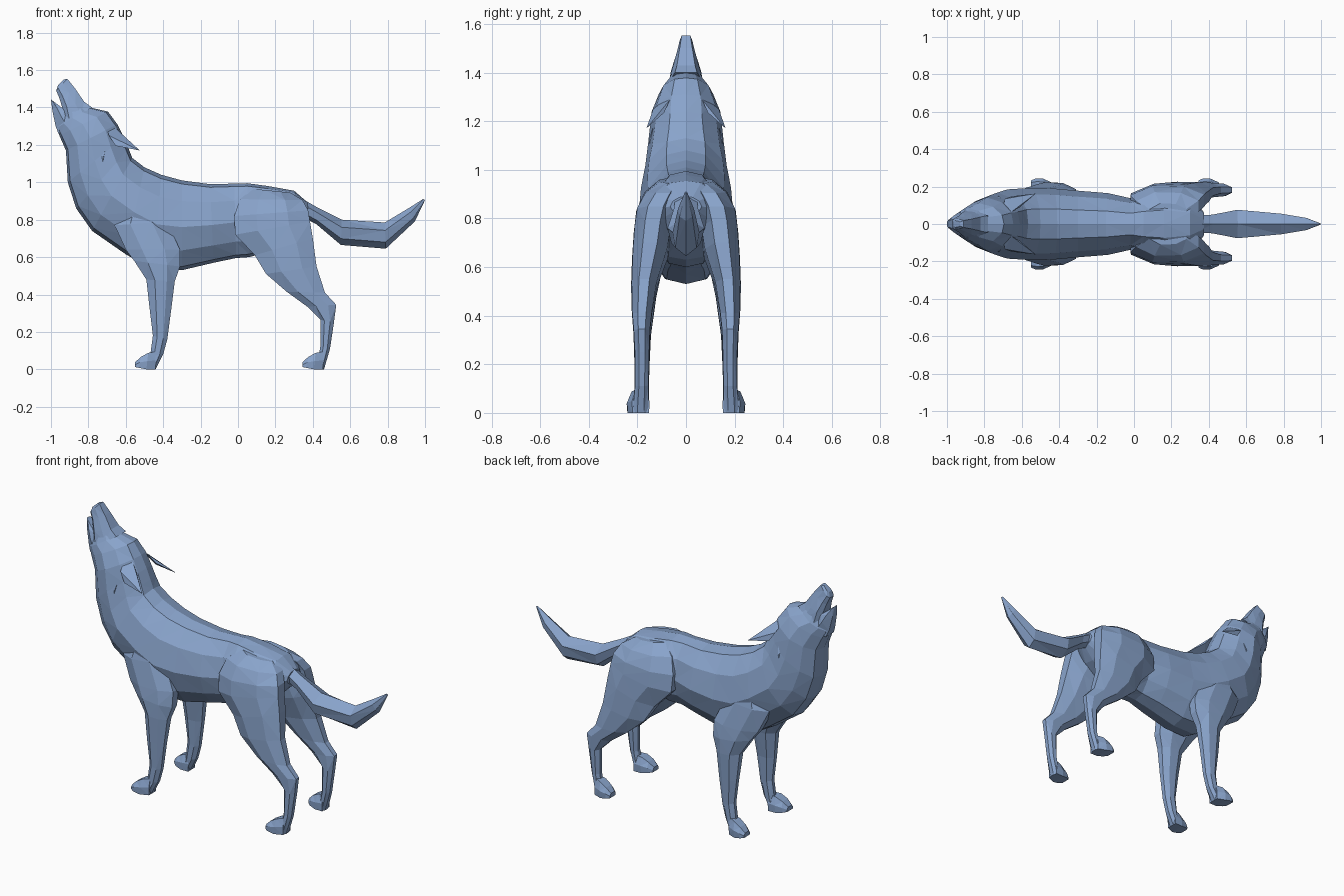
import bpy, bmesh

fur = bpy.data.materials.new("blue grey fur")
fur.diffuse_color = (0.25, 0.37, 0.60, 1)

# Half cross-sections: (distance from first to second edge point, share of half width)
BODY = [(0, 0), (.04, .42), (.23, .82), (.52, 1), (.78, .8), (.96, .45), (1, 0)]
LIMB = [(0, .35), (.3, 1), (.72, .95), (1, .4)]
HEXA = [(0, 0), (.3, 1), (.75, .8), (1, 0)]
BLOCK = [(0, .6), (.5, 1), (1, .95)]


def finish(name, bm, mirror):
    bmesh.ops.remove_doubles(bm, verts=bm.verts, dist=0.0005)
    bmesh.ops.triangulate(bm, faces=bm.faces, quad_method='SHORT_EDGE')
    bmesh.ops.recalc_face_normals(bm, faces=bm.faces)
    me = bpy.data.meshes.new(name)
    bm.to_mesh(me)
    bm.free()
    me.materials.append(fur)
    ob = bpy.data.objects.new(name, me)
    bpy.context.collection.objects.link(ob)
    if mirror:
        ob.modifiers.new("mirror", 'MIRROR').use_axis = (False, True, False)
    return ob


def loft(name, rings, half, mirror=False):
    """Skin through rings given as (x0, z0, x1, z1, y centre, half width)."""
    outline = half + [(t, -s) for t, s in reversed(half) if s]
    bm = bmesh.new()
    loops = [[bm.verts.new((x0 + (x1 - x0) * t, y + w * s, z0 + (z1 - z0) * t))
              for t, s in outline] for x0, z0, x1, z1, y, w in rings]
    n = len(outline)
    for a, b in zip(loops, loops[1:]):
        for i in range(n):
            j = (i + 1) % n
            bm.faces.new((a[i], a[j], b[j], b[i]))
    bm.faces.new(loops[0])
    bm.faces.new(loops[-1])
    return finish(name, bm, mirror)


def spike(name, points, mirror=True):
    """Closed faceted spike: convex hull of a few points."""
    bm = bmesh.new()
    for p in points:
        bm.verts.new(p)
    bmesh.ops.convex_hull(bm, input=bm.verts)
    return finish(name, bm, mirror)


# Torso, neck and skull
loft("body", [
    (.375, .89, .37, .81, 0, .065), (.30, .955, .31, .74, 0, .145),
    (.16, .98, .17, .63, 0, .178), (.05, .995, .06, .60, 0, .16),
    (-.02, .993, -.01, .595, 0, .137),
    (-.15, .99, -.13, .57, 0, .165), (-.30, 1.01, -.30, .53, 0, .178),
    (-.41, 1.04, -.45, .53, 0, .190), (-.50, 1.08, -.60, .615, 0, .193),
    (-.565, 1.13, -.78, .74, 0, .185), (-.585, 1.18, -.865, .86, 0, .168),
    (-.61, 1.24, -.91, 1.0, 0, .155), (-.645, 1.31, -.92, 1.17, 0, .142),
    (-.695, 1.378, -.955, 1.25, 0, .112), (-.79, 1.40, -.97, 1.29, 0, .085),
    (-.82, 1.425, -.95, 1.35, 0, .062)], BODY)

# Muzzle and open lower jaw
loft("upper_muzzle", [
    (-.78, 1.40, -.93, 1.31, 0, .076), (-.822, 1.43, -.94, 1.40, 0, .062),
    (-.87, 1.50, -.955, 1.45, 0, .043), (-.912, 1.553, -.972, 1.49, 0, .03),
    (-.93, 1.55, -.962, 1.52, 0, .018)],
    [(0, .6), (.4, .9), (.8, 1), (1, .6)])
loft("lower_jaw", [
    (-.87, 1.31, -.96, 1.26, 0, .075), (-.925, 1.385, -.975, 1.30, 0, .058),
    (-.95, 1.405, -.992, 1.38, 0, .042), (-.99, 1.435, -1.0, 1.445, 0, .02)],
    [(0, .8), (.4, 1), (1, .5)])

# Ears folded back, and cheek fur
spike("ear", [(-.70, .09, 1.285), (-.655, .065, 1.29), (-.69, .135, 1.25),
              (-.655, .148, 1.195), (-.61, .09, 1.235), (-.525, .163, 1.17)])
spike("cheek_fur", [(-.79, .08, 1.25), (-.70, .12, 1.22), (-.80, .10, 1.10),
                    (-.72, .15, 1.13), (-.74, .145, .97)])

# Tail
loft("tail", [
    (.33, .92, .35, .81, 0, .045), (.42, .868, .42, .775, 0, .05),
    (.555, .80, .55, .665, 0, .076), (.785, .785, .79, .645, 0, .055),
    (.91, .86, .945, .79, 0, .033), (.99, .911, 1.0, .905, 0, .004)], HEXA)

# Legs
loft("front_leg", [
    (-.58, .90, -.46, .90, .12, .045), (-.66, .77, -.38, .79, .128, .066),
    (-.60, .64, -.31, .64, .15, .064), (-.555, .58, -.31, .55, .162, .06),
    (-.49, .48, -.338, .47, .172, .05), (-.472, .32, -.357, .32, .18, .036),
    (-.455, .18, -.378, .16, .181, .03), (-.47, .07, -.40, .08, .182, .03),
    (-.49, 0, -.44, 0, .187, .034)], LIMB, True)
loft("hind_leg", [
    (.08, .965, .28, .945, .06, .05), (.01, .91, .345, .905, .095, .075),
    (-.02, .82, .375, .85, .125, .08),
    (-.015, .72, .385, .79, .137, .078), (.09, .61, .40, .70, .148, .074),
    (.15, .51, .42, .55, .172, .054), (.26, .415, .465, .41, .181, .042),
    (.37, .335, .525, .345, .182, .035), (.44, .265, .513, .25, .181, .031),
    (.44, .12, .492, .11, .182, .029), (.42, 0, .46, 0, .187, .034)], LIMB, True)

# Paws, same shape at both ends of the body
for name, x in (("front_paw", -.55), ("hind_paw", .345)):
    loft(name, [
        (x + .11, .095, x + .11, 0, .186, .036), (x + .07, .088, x + .06, 0, .196, .046),
        (x + .03, .066, x + .02, .008, .202, .042), (x, .038, x, .012, .205, .028)],
        BLOCK, True)
